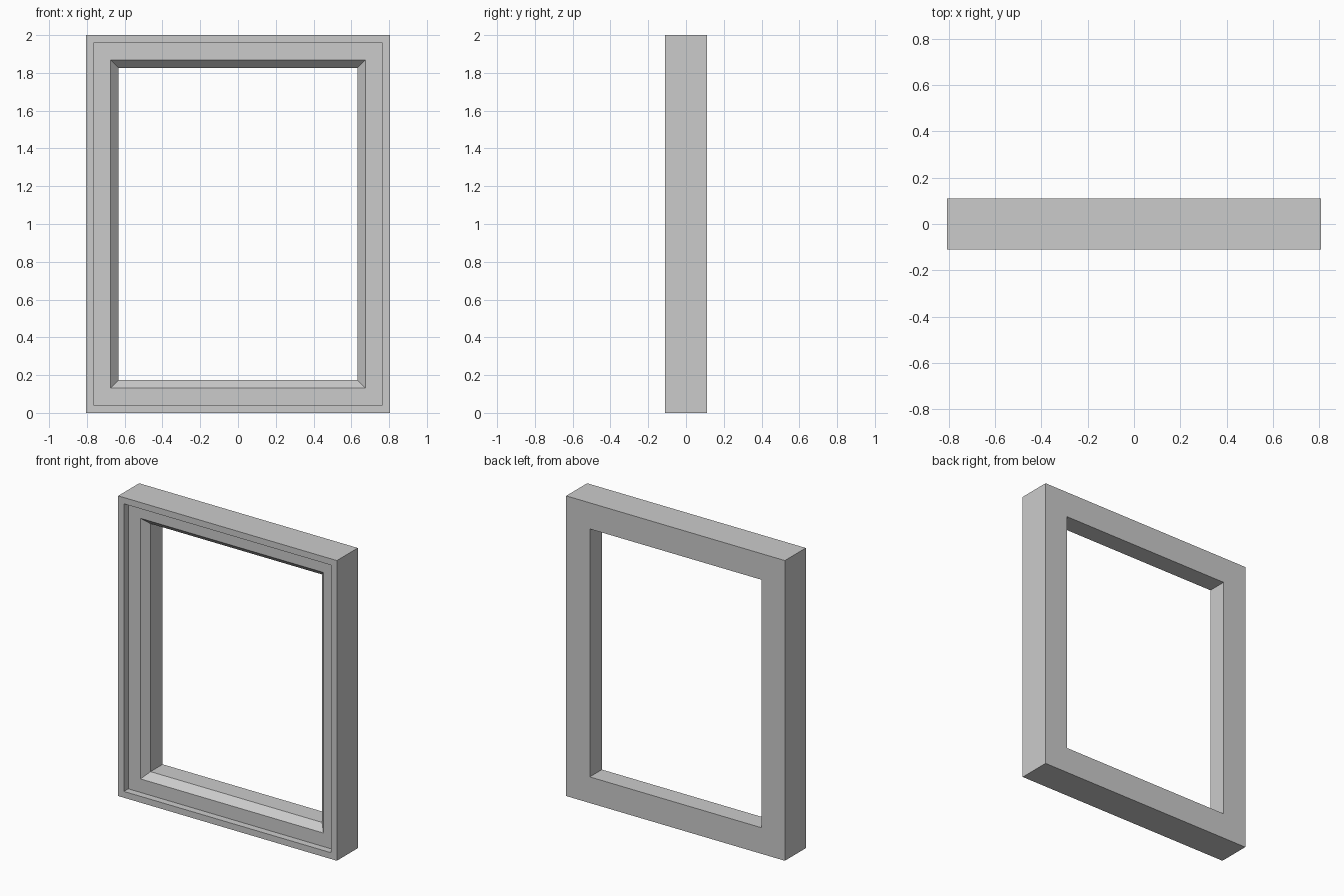
import bpy, bmesh

if "Cube" in bpy.data.objects:
    bpy.data.objects.remove(bpy.data.objects["Cube"])

HALF_W, HEIGHT = 0.806, 2.0

# moulding cross-section: (inset from the outer edge, y)
PROFILE = [
    (0.0, 0.11), (0.0, -0.11),          # outer side
    (0.042, -0.11), (0.042, -0.064),    # raised rim and step down
    (0.132, -0.064), (0.174, -0.018),   # flat face and chamfer
    (0.174, 0.11),                      # inner wall to the back
]


def rectangle_ring(bm, inset, y):
    x = HALF_W - inset
    corners = [(-x, inset), (x, inset), (x, HEIGHT - inset), (-x, HEIGHT - inset)]
    return [bm.verts.new((cx, y, cz)) for cx, cz in corners]


def mitred_frame(name, profile):
    bm = bmesh.new()
    rings = [rectangle_ring(bm, inset, y) for inset, y in profile]
    for a, b in zip(rings, rings[1:] + rings[:1]):
        for i in range(4):
            j = (i + 1) % 4
            bm.faces.new((a[i], a[j], b[j], b[i]))
    bmesh.ops.recalc_face_normals(bm, faces=bm.faces)
    mesh = bpy.data.meshes.new(name)
    bm.to_mesh(mesh)
    bm.free()
    obj = bpy.data.objects.new(name, mesh)
    bpy.context.collection.objects.link(obj)
    return obj


# picture frame
mitred_frame("frame", PROFILE)
